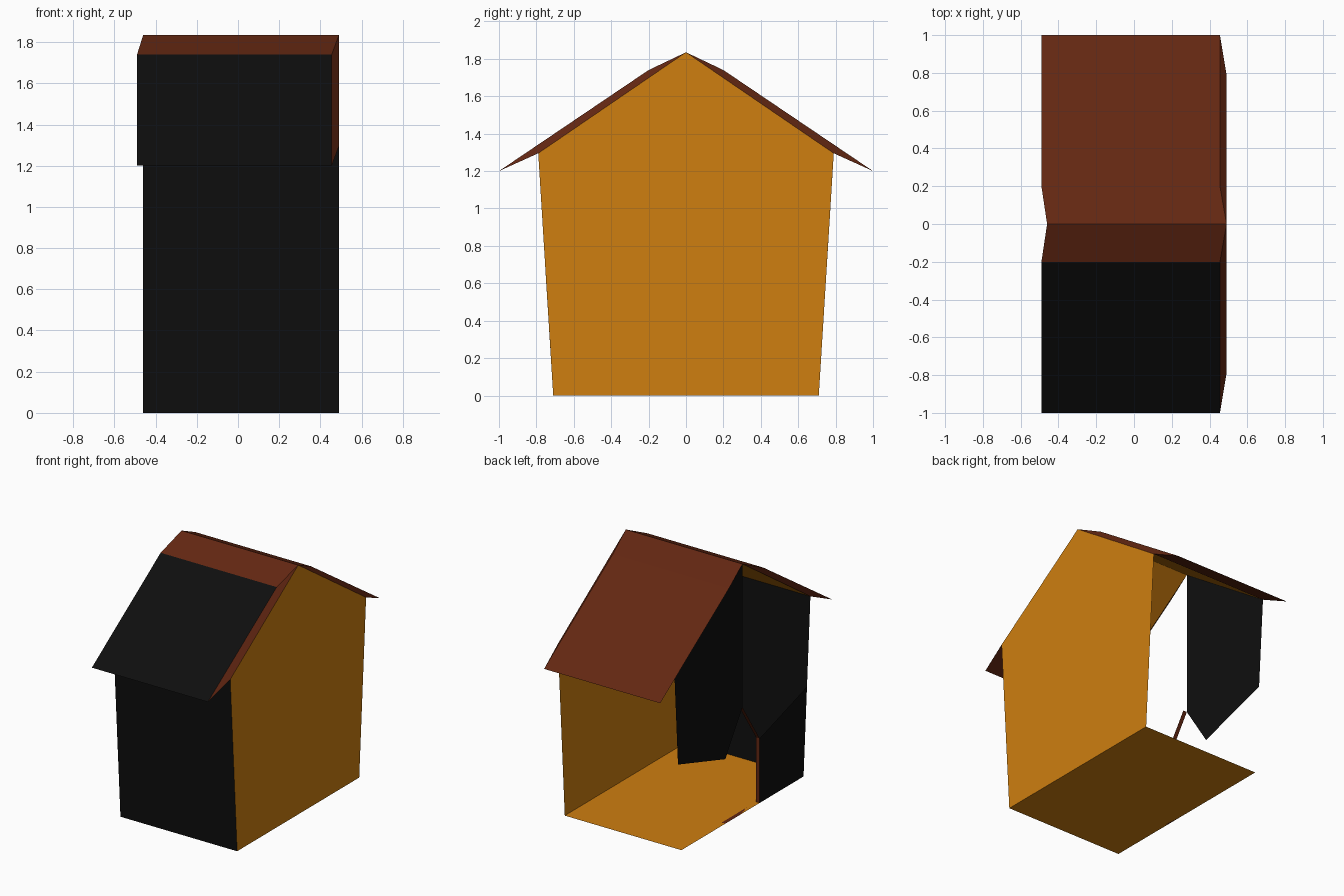
import bpy, bmesh

if "Cube" in bpy.data.objects:
    bpy.data.objects.remove(bpy.data.objects["Cube"])

LEFT, RIGHT = -0.46, 0.49          # wall planes
ROOF_L, ROOF_R = -0.49, 0.455      # outer roof edges

# profile points (y, z) for the front half
BASE, WALL_TOP, RIDGE = (-0.71, 0.0), (-0.79, 1.295), (0.0, 1.835)
CAP, EAVE = (-0.2, 1.74), (-1.0, 1.2)


def material(name, rgb):
    m = bpy.data.materials.new(name)
    m.diffuse_color = (*rgb, 1)
    m.use_nodes = True
    m.node_tree.nodes["Principled BSDF"].inputs["Base Color"].default_value = m.diffuse_color
    return m


orange = material("orange", (0.62, 0.21, 0.005))
brown = material("brown", (0.125, 0.02, 0.006))
black = material("black", (0.0045, 0.0045, 0.0045))


def flip(p):
    return (-p[0], p[1])


def sheet(name, faces, mat):
    """Object made of flat polygons."""
    bm = bmesh.new()
    for f in faces:
        bm.faces.new([bm.verts.new(p) for p in f])
    bmesh.ops.remove_doubles(bm, verts=bm.verts, dist=1e-4)
    me = bpy.data.meshes.new(name)
    bm.to_mesh(me)
    bm.free()
    me.materials.append(mat)
    ob = bpy.data.objects.new(name, me)
    bpy.context.collection.objects.link(ob)
    return ob


def side(profile, x):
    """Polygon of (y, z) points in a plane of constant x."""
    return [(x, *p) for p in profile]


def span(p, q, px=(LEFT, RIGHT), qx=(LEFT, RIGHT)):
    """Quad running across x between two profile points."""
    return [(px[0], *p), (px[1], *p), (qx[1], *q), (qx[0], *q)]


OUT = (ROOF_L, ROOF_R)

# floor, right gable wall and front wall
sheet("floor", [span(BASE, flip(BASE))], orange)
sheet("right_wall", [side([BASE, WALL_TOP, RIDGE, flip(WALL_TOP), flip(BASE)][::-1], RIGHT)], orange)
sheet("front_wall", [span(BASE, WALL_TOP)], black)

# left wall: two panels around the pointed doorway
jamb, peak, sill = (-0.2, 0.475), (0.0, 0.78), (-0.2, 0.0)
mid = (-0.75, 0.645)
sheet("left_wall_front_panel", [side([BASE, sill, jamb, mid], LEFT)], black)
sheet("left_wall_back_panel",
      [side([peak, RIDGE, flip(WALL_TOP), flip(mid), flip(jamb)], LEFT)], black)

# thin doorway reveal: threshold, jamb and sloped head
reveal = (LEFT, LEFT + 0.03)
path = [flip(sill), sill, jamb, peak]
sheet("door_frame", [span(a, b, reveal, reveal) for a, b in zip(path, path[1:])], brown)

# roof halves: outer slope, ceiling and brown trim on all edges
for label, f, colour in (("front", lambda p: p, black), ("back", flip, brown)):
    sheet(label + "_roof_slope", [span(f(EAVE), f(CAP), OUT, OUT)], colour)
    sheet(label + "_ceiling", [span(f(WALL_TOP), f(RIDGE))], orange)
    trim = [span(f(CAP), f(RIDGE), OUT), span(f(WALL_TOP), f(EAVE), qx=OUT)]
    for inner, outer in ((LEFT, ROOF_L), (RIGHT, ROOF_R)):
        trim.append([(inner, *f(RIDGE)), (outer, *f(CAP)),
                     (outer, *f(EAVE)), (inner, *f(WALL_TOP))])
    sheet(label + "_roof_trim", trim, brown)
